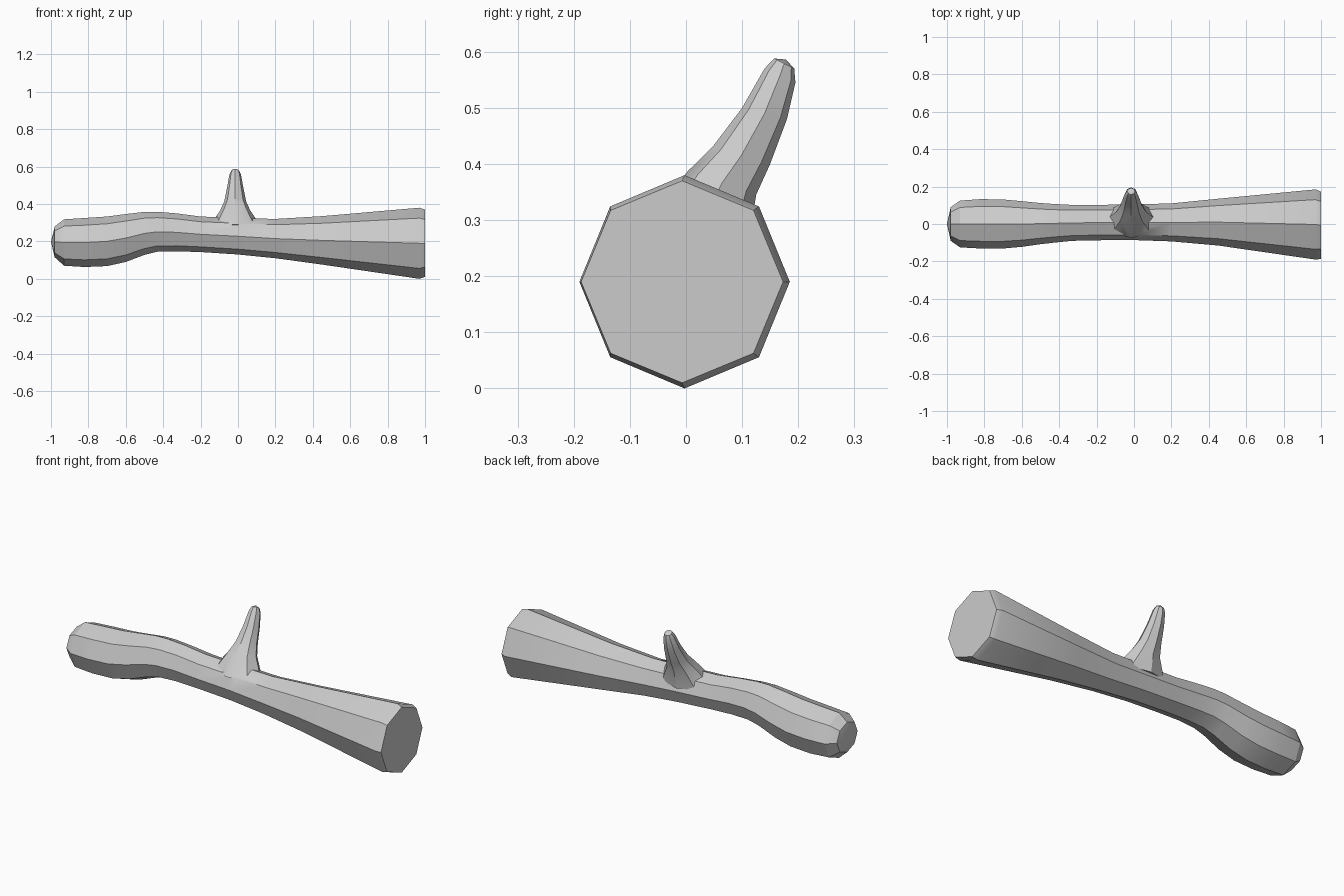
import bpy, bmesh
from math import sin, cos, pi
from mathutils import Vector

if "Cube" in bpy.data.objects:
    bpy.data.objects.remove(bpy.data.objects["Cube"])


def loft(name, rings, end_points):
    """Octagonal tube; each ring is (centre, side axis, up axis)."""
    bm = bmesh.new()
    loops = []
    for c, u, v in rings:
        loops.append([bm.verts.new(Vector(c) + Vector(u) * cos(i * pi / 4) + Vector(v) * sin(i * pi / 4))
                      for i in range(8)])
    for a, b in zip(loops, loops[1:]):
        for i in range(8):
            j = (i + 1) % 8
            bm.faces.new((a[i], a[j], b[j], b[i]))
    # Close each end with a point, or one flat face
    for loop, tip in zip((loops[0], loops[-1]), end_points):
        if tip:
            p = bm.verts.new(tip)
            for i in range(8):
                bm.faces.new((loop[i], loop[(i + 1) % 8], p))
        else:
            bm.faces.new(loop)
    bmesh.ops.recalc_face_normals(bm, faces=bm.faces)
    mesh = bpy.data.meshes.new(name)
    bm.to_mesh(mesh)
    bm.free()
    obj = bpy.data.objects.new(name, mesh)
    bpy.context.collection.objects.link(obj)
    return obj


# Log: x, bottom z, top z, front y, back y
sections = [
    (-0.98, 0.115, 0.28, -0.09, 0.09),
    (-0.93, 0.07, 0.318, -0.125, 0.125),
    (-0.82, 0.063, 0.325, -0.131, 0.133),
    (-0.70, 0.068, 0.333, -0.131, 0.131),
    (-0.60, 0.09, 0.346, -0.122, 0.122),
    (-0.50, 0.128, 0.358, -0.108, 0.112),
    (-0.43, 0.145, 0.358, -0.1, 0.107),
    (-0.33, 0.147, 0.35, -0.09, 0.102),
    (-0.20, 0.143, 0.333, -0.087, 0.102),
    (0.00, 0.13, 0.325, -0.086, 0.105),
    (0.20, 0.11, 0.32, -0.093, 0.11),
    (0.45, 0.076, 0.335, -0.115, 0.135),
    (0.97, 0.0, 0.38, -0.19, 0.185),
    (1.00, 0.01, 0.37, -0.187, 0.173),
]
log = loft("log", [((x, (f + k) / 2, (b + t) / 2), (0, (k - f) / 2, 0), (0, 0, (t - b) / 2))
                   for x, b, t, f, k in sections],
           [(-1.0, 0, 0.197), None])

# Branch stub: front (y, z), back (y, z), half width in x
stub = [
    (-0.075, 0.29, 0.11, 0.25, 0.145),
    (0.003, 0.387, 0.125, 0.345, 0.08),
    (0.047, 0.43, 0.15, 0.40, 0.058),
    (0.10, 0.50, 0.18, 0.48, 0.043),
    (0.14, 0.57, 0.195, 0.545, 0.031),
    (0.157, 0.588, 0.193, 0.57, 0.02),
]
branch = loft("branch", [((-0.015, (y0 + y1) / 2, (z0 + z1) / 2), (w, 0, 0),
                          (0, (y1 - y0) / 2, (z1 - z0) / 2))
                         for y0, z0, y1, z1, w in stub],
              [None, (-0.015, 0.178, 0.586)])

# Merge the branch into the log
mod = log.modifiers.new("join_branch", 'BOOLEAN')
mod.operation = 'UNION'
mod.solver = 'EXACT'
mod.object = branch
bpy.context.view_layer.objects.active = log
log.select_set(True)
bpy.ops.object.modifier_apply(modifier=mod.name)
bpy.data.objects.remove(branch)
bpy.ops.object.shade_smooth_by_angle(angle=pi / 6)
